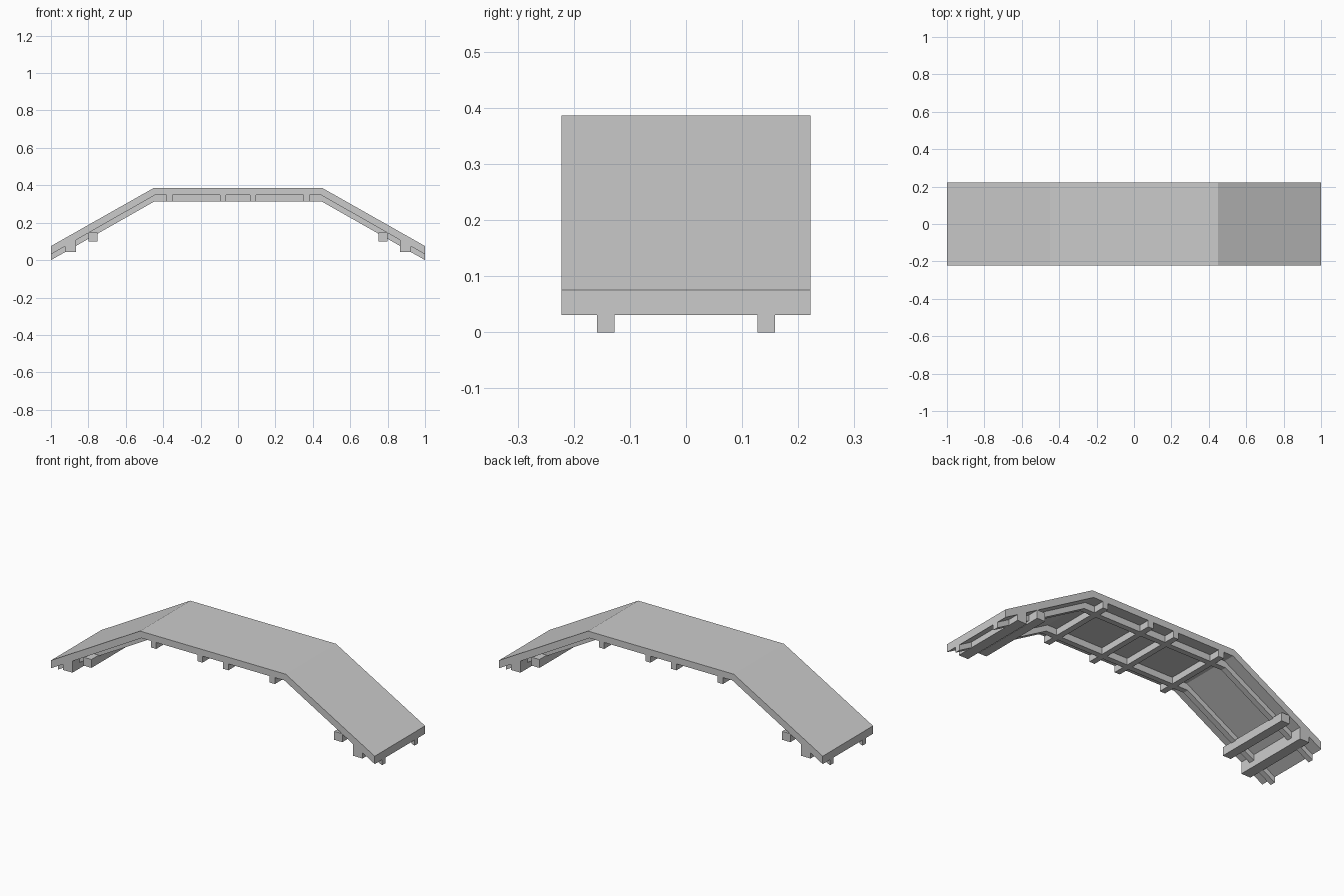
import bpy, bmesh

if "Cube" in bpy.data.objects:
    bpy.data.objects.remove(bpy.data.objects["Cube"])


def prism(name, profile, y0, y1):
    """Extrude an x-z outline from y0 to y1."""
    bm = bmesh.new()
    face = bm.faces.new([bm.verts.new((x, y0, z)) for x, z in profile])
    ext = bmesh.ops.extrude_face_region(bm, geom=[face])
    verts = [g for g in ext["geom"] if isinstance(g, bmesh.types.BMVert)]
    bmesh.ops.translate(bm, verts=verts, vec=(0, y1 - y0, 0))
    bmesh.ops.recalc_face_normals(bm, faces=bm.faces)
    mesh = bpy.data.meshes.new(name)
    bm.to_mesh(mesh)
    bm.free()
    obj = bpy.data.objects.new(name, mesh)
    bpy.context.collection.objects.link(obj)
    return obj


def band(top, bottom):
    """Close two left-half lines into a symmetric arched outline."""
    upper = top + [(-x, z) for x, z in reversed(top)]
    lower = bottom + [(-x, z) for x, z in reversed(bottom)]
    return upper + lower[::-1]


W = 0.222
deck_top = [(-1, 0.075), (-0.45, 0.386)]
deck_under = [(-1, 0.031), (-0.442, 0.349)]
beam_under = [(-1, 0.0), (-0.448, 0.313)]

# Walkway deck
prism("deck", band(deck_top, deck_under), -W, W)

# Two long beams following the deck underneath
for side in (-1, 1):
    y = side * 0.143
    prism("long_beam", band(deck_under, beam_under), y - 0.0155, y + 0.0155)

# Cross pieces, mirrored left and right
for s in (-1, 1):
    for x0, x1 in ((0.064, 0.096), (0.350, 0.383)):
        prism("cross_beam", [(s * x0, 0.313), (s * x1, 0.313),
                             (s * x1, 0.349), (s * x0, 0.349)], -W, W)
    # Square bar under the ramp
    prism("ramp_bar", [(s * 0.75, 0.1), (s * 0.80, 0.1),
                       (s * 0.80, 0.147), (s * 0.75, 0.147)], -W, W)
    # Foot block, top cut to the ramp slope
    prism("foot_block", [(s * 0.867, 0.042), (s * 0.925, 0.042),
                         (s * 0.925, 0.074), (s * 0.867, 0.107)], -W, W)
